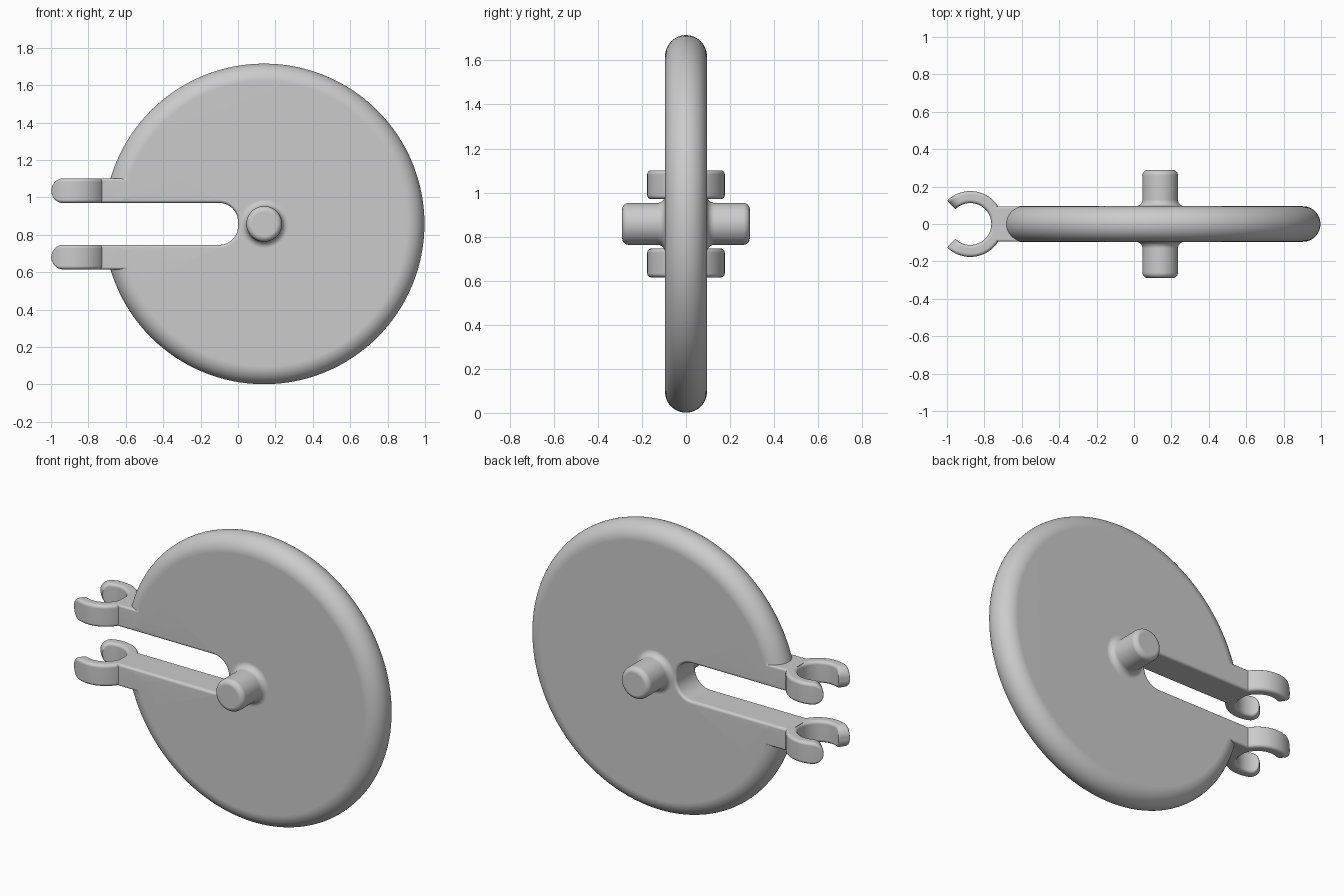
import bpy, bmesh, math
from math import sin, cos, pi, radians, sqrt

if "Cube" in bpy.data.objects:
    bpy.data.objects.remove(bpy.data.objects["Cube"])

CX, CZ = 0.14, 0.858        # wheel axis
HT = 0.095                  # half thickness of the disc
SLOT, ARM = 0.112, 0.243    # half heights of the slot and of the arm pair

grey = bpy.data.materials.new("plain grey")
grey.diffuse_color = (0.6, 0.6, 0.6, 1)
grey.use_nodes = True
grey.node_tree.nodes["Principled BSDF"].inputs["Base Color"].default_value = grey.diffuse_color


def make(name, bm):
    bmesh.ops.recalc_face_normals(bm, faces=bm.faces)
    me = bpy.data.meshes.new(name)
    bm.to_mesh(me)
    bm.free()
    me.materials.append(grey)
    ob = bpy.data.objects.new(name, me)
    bpy.context.collection.objects.link(ob)
    return ob


def loft(name, rings):
    """Skin closed rings of points and cap both ends."""
    bm = bmesh.new()
    vs = [[bm.verts.new(p) for p in r] for r in rings]
    n = len(vs[0])
    for a, b in zip(vs, vs[1:]):
        for i in range(n):
            j = (i + 1) % n
            bm.faces.new((a[i], a[j], b[j], b[i]))
    bm.faces.new(vs[0])
    bm.faces.new(vs[-1])
    return make(name, bm)


def arc(cx, cy, r, a0, a1, n):
    return [(cx + r * cos(radians(a0 + (a1 - a0) * i / n)),
             cy + r * sin(radians(a0 + (a1 - a0) * i / n))) for i in range(n + 1)]


def boolean(ob, other, op):
    m = ob.modifiers.new(op, 'BOOLEAN')
    m.operation, m.solver, m.object = op, 'EXACT', other
    bpy.context.view_layer.objects.active = ob
    bpy.ops.object.modifier_apply(modifier=m.name)
    bpy.data.objects.remove(other)


def smooth(ob):
    bpy.ops.object.select_all(action='DESELECT')
    ob.select_set(True)
    bpy.context.view_layer.objects.active = ob
    bpy.ops.object.shade_smooth_by_angle(angle=radians(35))
    ob.modifiers.new("flat faces", 'WEIGHTED_NORMAL').keep_sharp = True


# Disc with axle pins: one turned profile of (radius, y)
PIN, END, FIL, RND = 0.095, 0.29, 0.035, 0.03
half = (arc(PIN - RND, END - RND, RND, 90, 0, 6)
        + arc(PIN + FIL, HT + FIL, FIL, 180, 270, 7)
        + arc(0.857 - HT, 0, HT, 90, 0, 12))
profile = half + [(r, -y) for r, y in half[-2::-1]]
N = 128
disc = loft("slotted_disc", [[(CX + r * cos(2 * pi * i / N), y, CZ + r * sin(2 * pi * i / N))
                              for i in range(N)] for r, y in profile])

# Block that carries the arms out beyond the rim
bm = bmesh.new()
bmesh.ops.create_cube(bm, size=1)
for v in bm.verts:
    v.co.x = -0.755 if v.co.x < 0 else -0.55
    v.co.y *= 2 * (HT - 0.0005)
    v.co.z = CZ + v.co.z * 2 * ARM
bmesh.ops.bevel(bm, geom=[e for e in bm.edges if abs(e.verts[0].co.x - e.verts[1].co.x) > 0.1],
                offset=0.012, segments=3, profile=0.5, affect='EDGES')
boolean(disc, make("arm_block", bm), 'UNION')


# Slot cutter whose walls flare outward to round the slot lips
def slot_ring(y, d):
    r = 0.1 + d
    pts = [(-1.5, CZ - SLOT - d)]
    pts += arc(-0.1, CZ - SLOT + 0.1, r, -90, 0, 14)
    pts += arc(-0.1, CZ + SLOT - 0.1, r, 0, 90, 14)
    pts += [(-1.5, CZ + SLOT + d)]
    return [(x, y, z) for x, z in pts]


LIP = 0.016
lip = [(HT - LIP + LIP * sin(t * pi / 8), LIP - LIP * cos(t * pi / 8)) for t in range(5)]
lip.append((0.15, LIP + 0.004))
layers = [(-y, d) for y, d in reversed(lip)] + lip
boolean(disc, loft("slot_cutter", [slot_ring(y, d) for y, d in layers]), 'DIFFERENCE')
smooth(disc)

# Open snap clips: rounded rectangle swept round a vertical pin, tips rounded off
RIN, ROUT, SWEEP, TIP = 0.112, 0.176, 135, 0.055
mid, hw, hh = (RIN + ROUT) / 2, (ROUT - RIN) / 2, (ARM - SLOT) / 2


def clip_ring(angle, zc, cut):
    c = 0.018
    h = hh - cut
    e = min(c, h * 0.9)
    sec = []
    for sx, sz, a in ((1, 1, 0), (-1, 1, 90), (-1, -1, 180), (1, -1, 270)):
        sec += arc(sx * (hw - c), sz * (h - e), e, a, a + 90, 4)
    t = radians(angle)
    return [(-0.875 + (mid + u) * cos(t), (mid + u) * sin(t), zc + w) for u, w in sec]


tip_deg = math.degrees(TIP / mid)
steps = [SWEEP - tip_deg * (1 - cos(i * pi / 16)) for i in range(8, -1, -1)]
angles = [-a for a in reversed(steps)]
inner = SWEEP - tip_deg
angles += [-inner + 2 * inner * i / 40 for i in range(1, 40)] + steps
for name, s in (("lower_clip", -1), ("upper_clip", 1)):
    rings = []
    for a in angles:
        u = max(0.0, min(1.0, (abs(a) - inner) / tip_deg))
        rings.append(clip_ring(a, CZ + s * (ARM + SLOT) / 2, TIP * (1 - sqrt(1 - u * u))))
    smooth(loft(name, rings))
